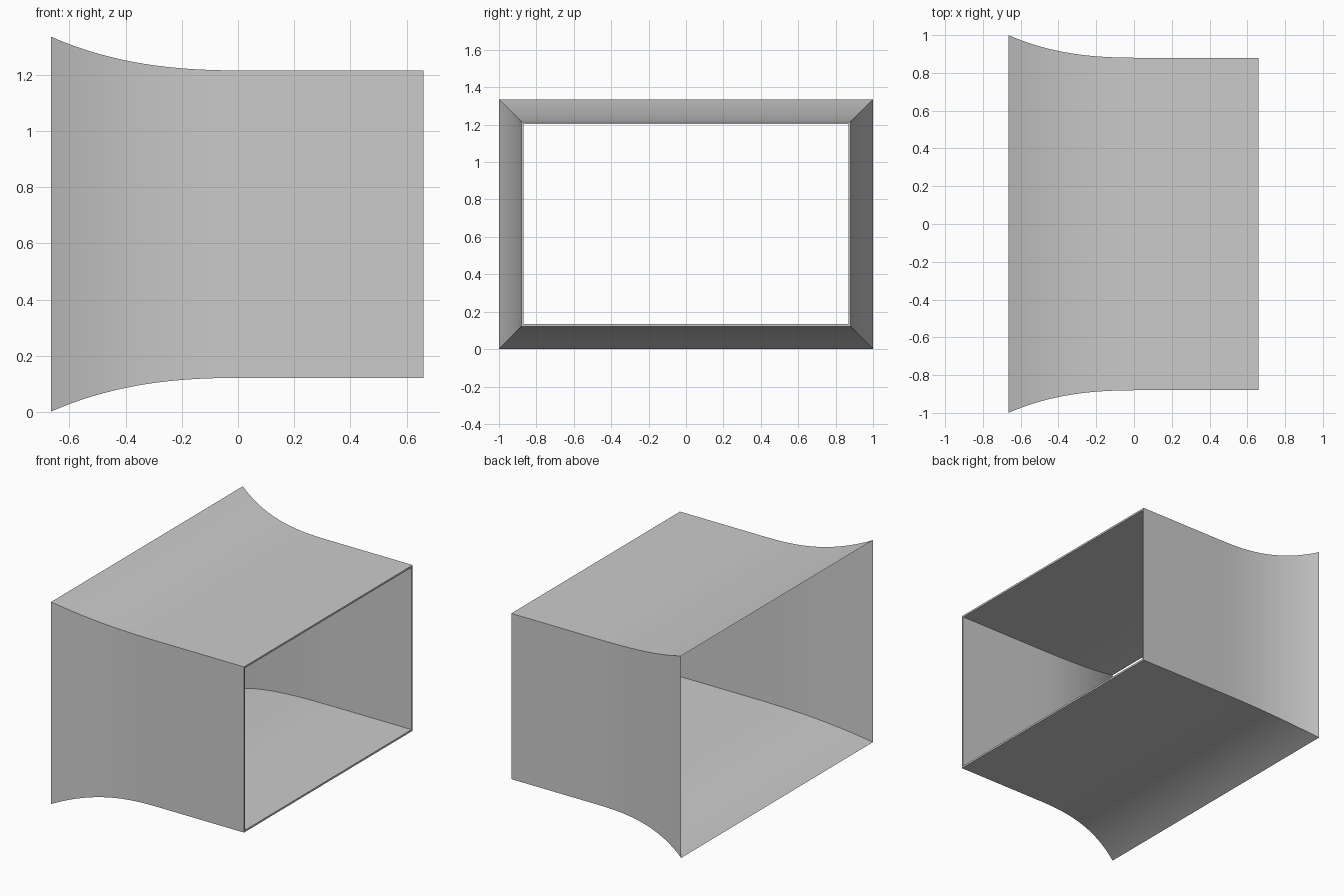
import bpy, bmesh

cube = bpy.data.objects.get("Cube")
if cube:
    bpy.data.objects.remove(cube, do_unlink=True)

# Single grey finish
grey = bpy.data.materials.new("light_grey")
grey.use_nodes = True
colour = (0.6, 0.6, 0.6, 1)
grey.diffuse_color = colour
grey.node_tree.nodes["Principled BSDF"].inputs["Base Color"].default_value = colour

X0, X1 = -0.665, 0.66       # flared mouth, straight end
FLARE_END = 0.05
HALF_Y, HALF_Z, CENTRE_Z = 0.88, 0.547, 0.6685
FLARE, WALL, STEPS = 0.12, 0.012, 28


def ring(bm, x, inset):
    """Rectangular section of the duct at x, moved inward by inset."""
    t = max(0.0, (FLARE_END - x) / (FLARE_END - X0))
    grow = FLARE * t ** 2.6 - inset
    y, z = HALF_Y + grow, HALF_Z + grow
    return [bm.verts.new((x, sy * y, CENTRE_Z + sz * z))
            for sy, sz in ((-1, -1), (1, -1), (1, 1), (-1, 1))]


def bridge(bm, a, b):
    for i in range(4):
        j = (i + 1) % 4
        bm.faces.new((a[i], a[j], b[j], b[i]))


# Stations along the duct: dense over the flare, then the straight end
stations = [X0 + (FLARE_END - X0) * i / STEPS for i in range(STEPS + 1)] + [X1]

bm = bmesh.new()
outer = [ring(bm, x, 0) for x in stations]
# Inner wall meets the outer one in a sharp lip at the mouth
inner = [ring(bm, x, WALL * min(1, (x - X0) / (FLARE_END - X0)))
         for x in stations[1:]]
loop = outer[::-1] + inner
for a, b in zip(loop, loop[1:]):
    bridge(bm, a, b)
bridge(bm, loop[-1], loop[0])   # rim of the straight end
bmesh.ops.recalc_face_normals(bm, faces=bm.faces)

mesh = bpy.data.meshes.new("flared_duct")
bm.to_mesh(mesh)
bm.free()
mesh.materials.append(grey)
duct = bpy.data.objects.new("flared_duct", mesh)
bpy.context.collection.objects.link(duct)

bpy.ops.object.select_all(action="DESELECT")
duct.select_set(True)
bpy.context.view_layer.objects.active = duct
bpy.ops.object.shade_smooth_by_angle()
